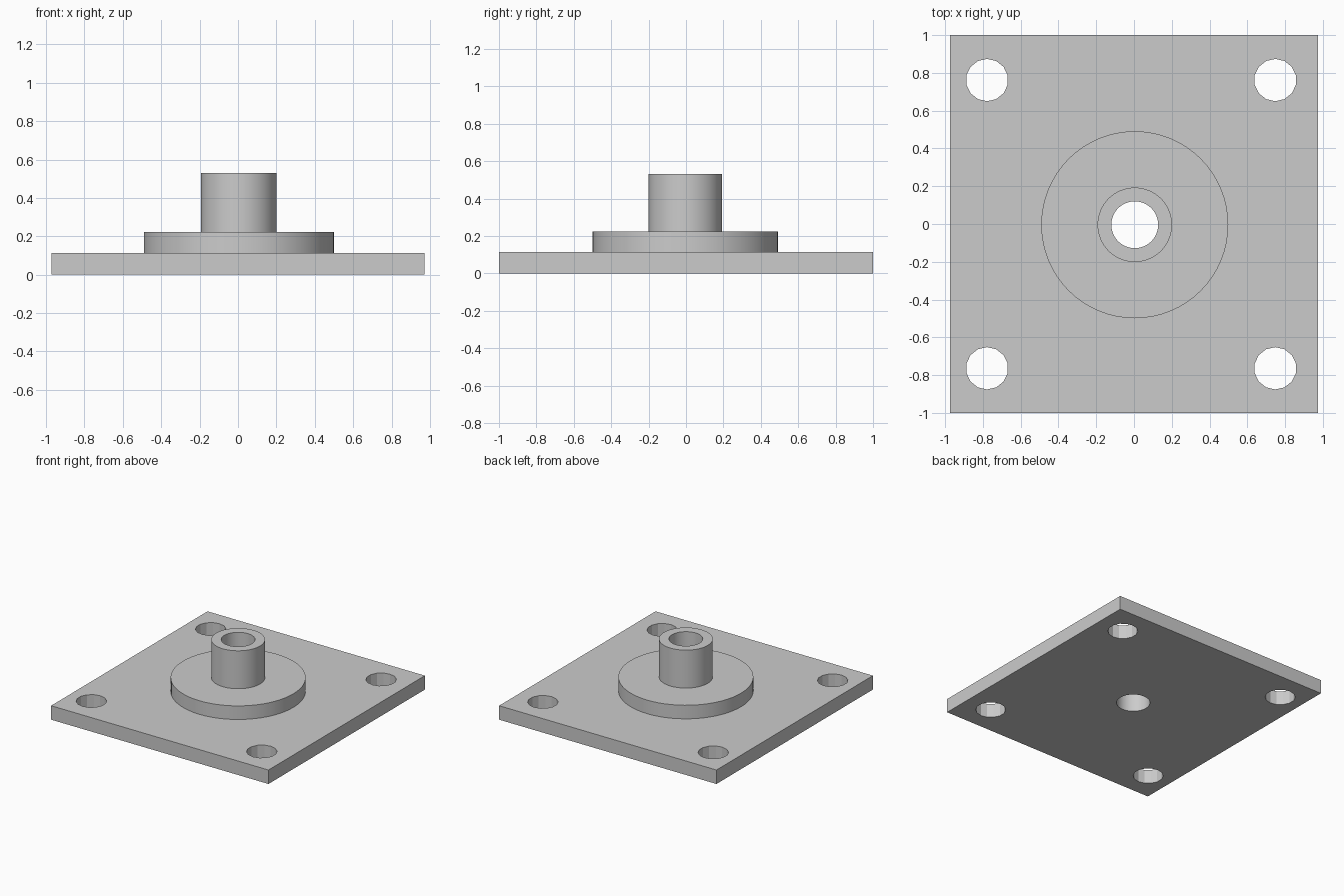
import bpy, bmesh, math
from mathutils import Matrix

cube = bpy.data.objects.get("Cube")
if cube:
    bpy.data.objects.remove(cube, do_unlink=True)

PLATE_TOP, FLANGE_TOP, BOSS_TOP = 0.113, 0.223, 0.53
FLANGE_R, BOSS_R, BORE_R, BOLT_R = 0.495, 0.197, 0.124, 0.112
CENTRE = (0.004, -0.004)

grey = bpy.data.materials.new("plain grey")
grey.use_nodes = True
grey.diffuse_color = (0.6, 0.6, 0.6, 1)
grey.node_tree.nodes["Principled BSDF"].inputs["Base Color"].default_value = (0.6, 0.6, 0.6, 1)


def finish(name, bm):
    """Turn a bmesh into a grey object with sharp-edged smooth shading."""
    bmesh.ops.recalc_face_normals(bm, faces=bm.faces)
    mesh = bpy.data.meshes.new(name)
    bm.to_mesh(mesh)
    bm.free()
    mesh.materials.append(grey)
    obj = bpy.data.objects.new(name, mesh)
    bpy.context.collection.objects.link(obj)
    return obj


def smooth(obj, angle):
    bpy.ops.object.select_all(action='DESELECT')
    obj.select_set(True)
    bpy.context.view_layer.objects.active = obj
    bpy.ops.object.shade_smooth_by_angle(angle=math.radians(angle))


def ring(name, outer, inner, bottom, top, sides=64):
    """Hollow cylinder about the hub axis."""
    bm = bmesh.new()
    corners = [(inner, bottom), (outer, bottom), (outer, top), (inner, top)]
    loops = []
    for i in range(sides):
        a = math.tau * i / sides
        loops.append([bm.verts.new((CENTRE[0] + r * math.cos(a),
                                    CENTRE[1] + r * math.sin(a), z)) for r, z in corners])
    for i in range(sides):
        p, q = loops[i], loops[(i + 1) % sides]
        for j in range(4):
            k = (j + 1) % 4
            bm.faces.new((p[j], q[j], q[k], p[k]))
    obj = finish(name, bm)
    smooth(obj, 30)
    return obj


# Base plate
bm = bmesh.new()
bmesh.ops.create_cube(bm, size=1, matrix=Matrix.Translation((0, 0, PLATE_TOP / 2))
                      @ Matrix.Diagonal((1.946, 2, PLATE_TOP, 1)))
plate = finish("base_plate", bm)

# Cutter for the four bolt holes and the central bore
bm = bmesh.new()
holes = [(x, y, BOLT_R, 14) for x in (-0.778, 0.748) for y in (-0.764, 0.762)]
holes.append((*CENTRE, BORE_R, 64))
for x, y, r, sides in holes:
    bmesh.ops.create_cone(bm, cap_ends=True, segments=sides, radius1=r, radius2=r, depth=1,
                          matrix=Matrix.Translation((x, y, 0)))
cutter = finish("hole_cutter", bm)
cutter.hide_render = True

cut = plate.modifiers.new("holes", 'BOOLEAN')
cut.operation = 'DIFFERENCE'
cut.solver = 'EXACT'
cut.object = cutter
bpy.context.view_layer.objects.active = plate
bpy.ops.object.modifier_apply(modifier=cut.name)
bpy.data.objects.remove(cutter, do_unlink=True)
smooth(plate, 20)

# Round flange and hollow boss
ring("flange", FLANGE_R, BORE_R, PLATE_TOP, FLANGE_TOP)
ring("boss", BOSS_R, BORE_R, FLANGE_TOP, BOSS_TOP)
